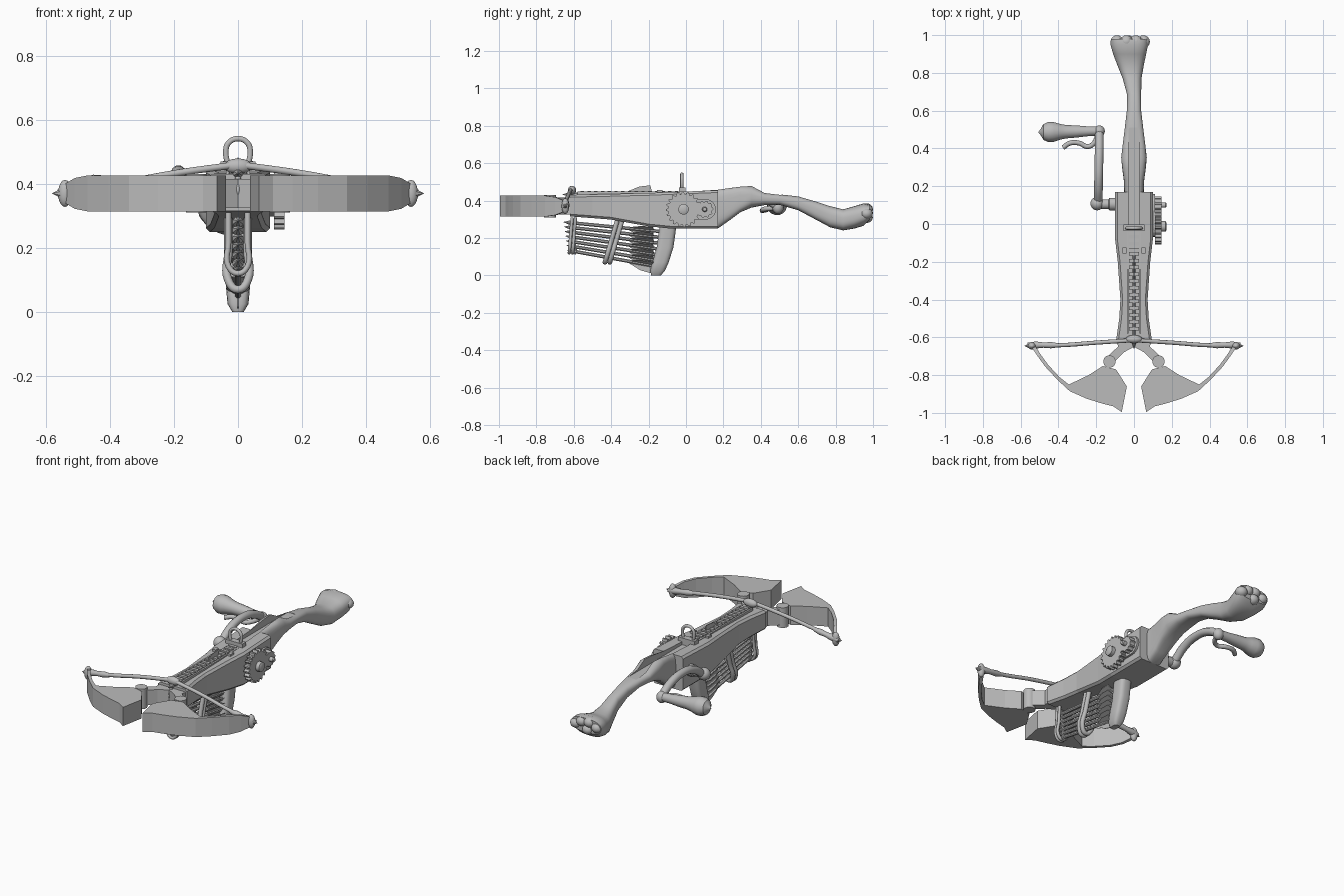
import bpy
import bmesh
from math import pi, sin, cos, radians
from mathutils import Vector, Matrix

default_cube = bpy.data.objects.get("Cube")
if default_cube:
    bpy.data.objects.remove(default_cube, do_unlink=True)

grey = bpy.data.materials.new("plain_grey")
grey.use_nodes = True
grey.diffuse_color = (0.5, 0.5, 0.5, 1)
grey.node_tree.nodes["Principled BSDF"].inputs["Base Color"].default_value = (0.5, 0.5, 0.5, 1)


def finish(name, bm, smooth=True):
    """Turn a bmesh into a named grey object."""
    bmesh.ops.recalc_face_normals(bm, faces=bm.faces[:])
    mesh = bpy.data.meshes.new(name)
    bm.to_mesh(mesh)
    bm.free()
    mesh.materials.append(grey)
    obj = bpy.data.objects.new(name, mesh)
    bpy.context.collection.objects.link(obj)
    if smooth:
        bpy.ops.object.select_all(action="DESELECT")
        obj.select_set(True)
        bpy.context.view_layer.objects.active = obj
        bpy.ops.object.shade_smooth_by_angle(angle=radians(35))
    return obj


def loft(name, rings, smooth=True):
    """Skin a list of equal point rings and cap both ends."""
    bm = bmesh.new()
    rows = [[bm.verts.new(p) for p in ring] for ring in rings]
    count = len(rows[0])
    for a, b in zip(rows, rows[1:]):
        for i in range(count):
            j = (i + 1) % count
            bm.faces.new((a[i], a[j], b[j], b[i]))
    bm.faces.new(rows[0])
    bm.faces.new(rows[-1])
    return finish(name, bm, smooth)


def oval(center, u, v, power=1.0, count=20):
    """Rounded ring around a centre; a lower power is boxier."""
    ring = []
    for i in range(count):
        a = 2 * pi * (i + 0.5) / count
        c, s = cos(a), sin(a)
        ring.append(Vector(center) + Vector(u) * (abs(c) ** power * (1 if c > 0 else -1))
                    + Vector(v) * (abs(s) ** power * (1 if s > 0 else -1)))
    return ring


def box(name, center, size):
    bm = bmesh.new()
    bmesh.ops.create_cube(bm, size=1, matrix=Matrix.Translation(center) @ Matrix.Diagonal((*size, 1)))
    return finish(name, bm, False)


def ball(name, center, radii):
    bm = bmesh.new()
    bmesh.ops.create_uvsphere(bm, u_segments=16, v_segments=10, radius=1,
                              matrix=Matrix.Translation(center) @ Matrix.Diagonal((*radii, 1)))
    return finish(name, bm)


def turned(name, start, axis, profile, count=16):
    """Solid of revolution from (distance, radius) pairs along an axis."""
    axis = Vector(axis).normalized()
    u = axis.orthogonal().normalized()
    v = axis.cross(u)
    return loft(name, [oval(Vector(start) + axis * d, u * r, v * r, 1, count) for d, r in profile])


def tube(name, points, radius):
    """Smooth round bar through the points."""
    curve = bpy.data.curves.new(name, "CURVE")
    curve.dimensions = "3D"
    curve.bevel_depth = radius
    curve.bevel_resolution = 3
    curve.use_fill_caps = True
    curve.resolution_u = 6
    spline = curve.splines.new("BEZIER")
    spline.bezier_points.add(len(points) - 1)
    for knot, p in zip(spline.bezier_points, points):
        knot.co = p
        knot.handle_left_type = knot.handle_right_type = "AUTO"
    curve.materials.append(grey)
    obj = bpy.data.objects.new(name, curve)
    bpy.context.collection.objects.link(obj)
    bpy.ops.object.select_all(action="DESELECT")
    obj.select_set(True)
    bpy.context.view_layer.objects.active = obj
    bpy.ops.object.convert(target="MESH")
    return obj


def gear(name, y, z, radius, teeth, x_in, x_out):
    rings = []
    for x in (x_in, x_out):
        ring = []
        for i in range(teeth * 4):
            r = radius if i % 4 < 2 else radius * 0.86
            a = 2 * pi * i / (teeth * 4)
            ring.append((x, y + r * cos(a), z + r * sin(a)))
        rings.append(ring)
    loft(name, rings, False)
    turned(name + "_hub", (x_in, y, z), (1, 0, 0), [(0, radius * 0.3), (0.055, radius * 0.3), (0.06, radius * 0.2)])


# Body: waisted block, boxy with chamfered corners
body_rings = []
for y, w, low, top in [(-.62, .095, .315, .43), (-.5, .078, .306, .433), (-.4, .072, .298, .435),
                       (-.2, .086, .262, .44), (-.08, .1, .25, .445), (.17, .1, .25, .455)]:
    c = 0.012
    half = [(w - c, low), (w, low + c), (w, top - c), (w - c, top)]
    body_rings.append([(x, y, z) for x, z in half] + [(-x, y, z) for x, z in reversed(half)])
body = loft("body", body_rings, False)

# Stock: curved grip flaring into the butt
stock_rings = []
for y, cx, w, low, top in [(.05, 0, .055, .25, .452), (.17, 0, .052, .25, .46), (.23, 0, .054, .292, .468),
                           (.29, 0, .062, .337, .475), (.35, 0, .068, .362, .48), (.42, 0, .06, .375, .442),
                           (.5, 0, .05, .377, .433), (.6, 0, .038, .348, .422), (.69, 0, .038, .3, .396),
                           (.77, -.01, .05, .257, .37), (.84, -.018, .07, .24, .353),
                           (.9, -.023, .088, .25, .37), (.95, -.025, .1, .265, .385), (.98, -.025, .098, .295, .378)]:
    stock_rings.append(oval((cx, y, (low + top) / 2), (w, 0, 0), (0, 0, (top - low) / 2),
                            0.5 if y < .3 else 0.75, 28))
stock = loft("stock", stock_rings)
for i, (x, z) in enumerate([(-.09, .335), (-.04, .355), (.01, .35), (.05, .33), (-.03, .31)]):
    ball("butt_lobe_%d" % i, (x, .965, z), (.034, .034, .03))

# Channel cut through the top of body and stock
cutter = box("channel_cutter", (0, .24, .48), (.056, .54, .1))
cutter.hide_render = True
for part in (body, stock):
    cut = part.modifiers.new("channel", "BOOLEAN")
    cut.operation = "DIFFERENCE"
    cut.object = cutter
    bpy.context.view_layer.objects.active = part
    bpy.ops.object.modifier_apply(modifier=cut.name)
bpy.data.objects.remove(cutter, do_unlink=True)

# Toothed rack along the top
for i in range(15):
    box("rack_tooth_%d" % i, (0, -.05 - i * .036, .438), (.052, .018, .026))
for s in (-1, 1):
    box("rack_rail", (s * .033, -.31, .437), (.01, .54, .02))
    box("top_stud", (s * .05, -.14, .443), (.02, .03, .024))

# Sight: arch on a block
box("sight_base", (0, -.02, .448), (.11, .035, .044))
arch = [(-.032, -.022, .46), (-.038, -.022, .5)]
arch += [(.038 * cos(a), -.022, .505 + .036 * sin(a)) for a in (pi * .8, pi * .5, pi * .2)]
arch += [(.038, -.022, .5), (.032, -.022, .46)]
tube("sight_arch", arch, .009)

for s in (-1, 1):
    # Limb: broad plate thinning to a curved tip
    rings = []
    for fx, fy, bx, by, h in [(.065, -.995, .038, -.86, .056), (.11, -.965, .095, -.77, .056),
                              (.17, -.95, .165, -.752, .056), (.25, -.925, .24, -.8, .056),
                              (.34, -.885, .345, -.85, .056), (.405, -.825, .395, -.81, .056),
                              (.47, -.755, .455, -.745, .056), (.51, -.7, .495, -.69, .048),
                              (.54, -.655, .52, -.65, .03)]:
        rings.append([(s * fx, fy, .37 - h), (s * fx, fy, .37 + h), (s * bx, by, .37 + h), (s * bx, by, .37 - h)])
    loft("limb", rings, False)
    turned("limb_pivot", (s * .13, -.728, .31), (0, 0, 1), [(0, .033), (.12, .033)])

    # Prong joining body and pivot
    outline = [(0, -.6), (.09, -.6), (.085, -.65), (.15, -.71), (.115, -.74), (.055, -.68), (0, -.65)]
    loft("prong", [[(s * x, y, z) for x, y in outline] for z in (.325, .415)], False)

    # String with a thicker bound end and knot
    tube("string", [(0, -.615, .46), (s * .2, -.628, .432), (s * .4, -.642, .395), (s * .56, -.64, .37)], .011)
    turned("string_binding", (s * .4, -.642, .393), (s * .16, .002, -.023),
           [(0, .011), (.04, .017), (.08, .014), (.12, .019), (.165, .012)])
    ball("string_knot", (s * .54, -.645, .37), (.022, .02, .042))
    turned("tip_spike", (s * .545, -.645, .37), (s, 0, 0), [(0, .02), (.035, .001)], 8)
ball("string_catch", (0, -.61, .455), (.045, .022, .024))
tube("front_pin", [(0, -.63, .42), (0, -.645, .38), (0, -.63, .35)], .009)


def bolt(name, tail, tip):
    """Shaft with a conical head and three tail fins."""
    tail, tip = Vector(tail), Vector(tip)
    axis = (tip - tail).normalized()
    length = (tip - tail).length
    turned(name, tail, axis, [(0, .01), (length - .05, .01), (length - .049, .018), (length, .001)], 8)
    side = Vector((1, 0, 0))
    up = side.cross(axis).normalized() * -1
    if up.z < 0:
        up = -up
    for k in range(3):
        a = radians(-90 + 120 * k) if tail.z < .3 else radians(90 + 120 * k)
        out = side * cos(a) + up * sin(a)
        thick = out.cross(axis) * .002
        fin = [tail + axis * d + out * h for d, h in ((.03, 0), (.04, .042), (.1, .036), (.19, 0))]
        loft(name + "_fin", [[p + thick for p in fin], [p - thick for p in fin]], False)


# Fan of bolts in the magazine, and one on the rail
for i in range(7):
    t = i / 6
    bolt("magazine_bolt_%d" % i, (0, -.14, .235 - .19 * t), (0, -.655 + .02 * t, .285 - .15 * t))
bolt("rail_bolt", (0, -.15, .44), (0, -.66, .432))

# Magazine: rear casing and two U straps
loft("magazine_casing", [oval((0, y, z), (w, 0, 0), (0, d, 0), .6) for z, y, d, w in
                         [(.27, -.095, .045, .038), (.15, -.112, .045, .038), (.07, -.136, .044, .037),
                          (.025, -.152, .04, .033), (0, -.16, .026, .018)]])
for name, r, y_top, y_low, z_low in (("front_strap", .009, -.6, -.615, .12), ("middle_strap", .013, -.35, -.42, .07)):
    for shift in (-r, r):
        path = []
        for x, k in ((-.03, 0), (-.03, .5), (-.03, .88), (0, 1), (.03, .88), (.03, .5), (.03, 0)):
            path.append((x, y_top + (y_low - y_top) * k + shift, .31 + (z_low - .31) * k))
        tube(name, path, r)

# Gears on the left side, on a rounded plate
gear("large_gear", -.013, .353, .095, 20, .112, .145)
gear("small_gear", .1, .353, .046, 10, .112, .145)
plate = [(.055 * cos(a), .055 * sin(a)) for a in [pi * k / 10 - pi / 2 for k in range(11)]]
loft("gear_plate", [[(x, .105 + y, .353 + z) for y, z in plate]
                    + [(x, -.013 - y, .353 - z) for y, z in plate] for x in (.09, .112)], False)

# Crank on the right side: axle, arched arm and grip
turned("crank_axle", (-.09, .105, .355), (-1, 0, 0), [(0, .034), (.04, .034), (.045, .026), (.1, .026)])
ball("crank_elbow", (-.195, .108, .357), (.036, .036, .036))
tube("crank_arm", [(-.19, .11, .355), (-.188, .2, .415), (-.186, .31, .435), (-.184, .42, .41), (-.184, .495, .365)], .023)
ball("crank_joint", (-.184, .492, .362), (.03, .03, .034))
turned("crank_grip", (-.19, .492, .365), (-1, -.02, .04),
       [(0, .024), (.06, .027), (.12, .033), (.17, .036), (.2, .042), (.235, .053), (.265, .054),
        (.29, .042), (.303, .018), (.315, .004)])
tube("grip_hook", [(-.375, .405, .345), (-.34, .428, .35), (-.29, .428, .35), (-.245, .41, .35),
                   (-.215, .425, .355), (-.19, .475, .36)], .013)
